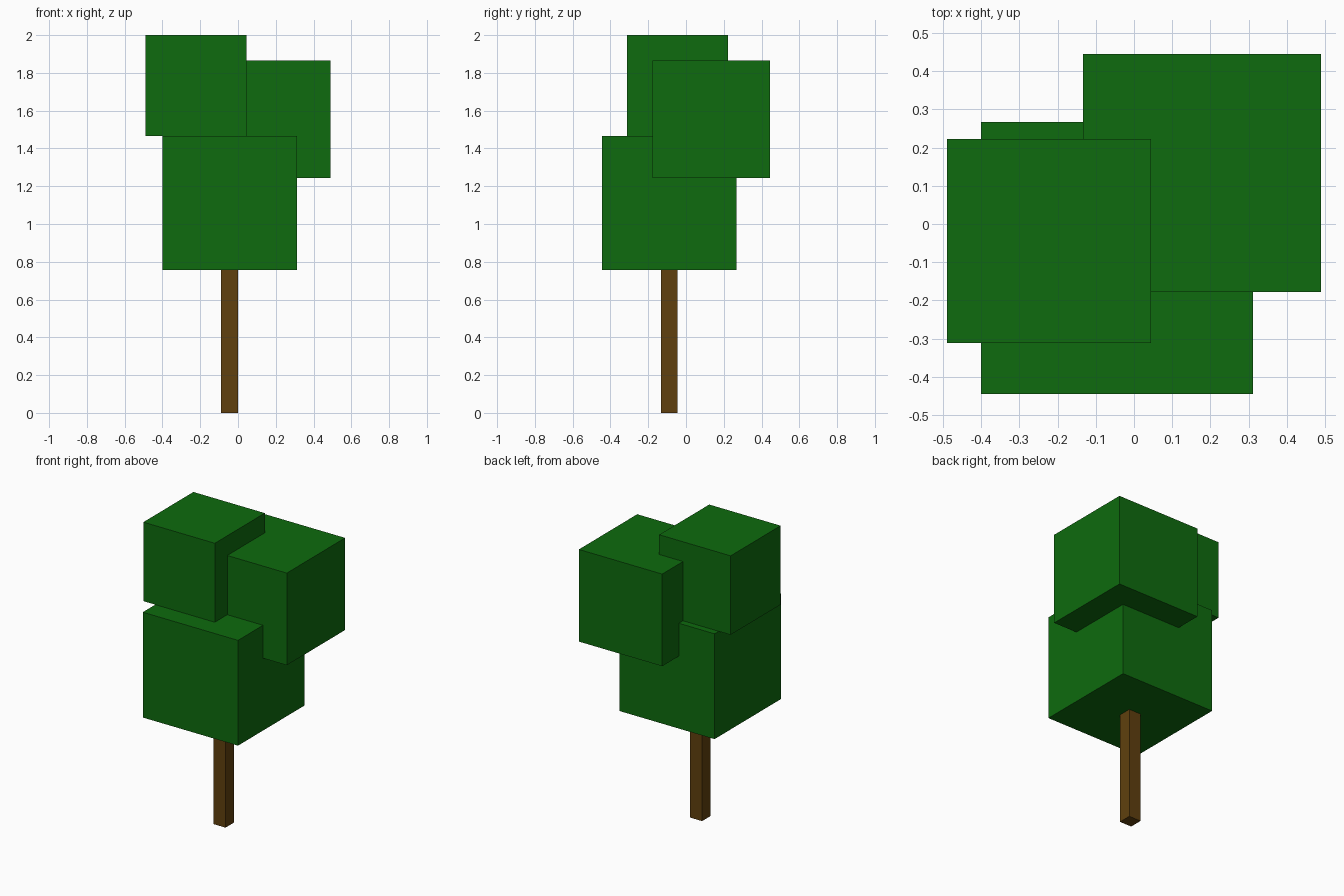
import bpy

if "Cube" in bpy.data.objects:
    bpy.data.objects.remove(bpy.data.objects["Cube"])

U = 2 / 45  # the model sits on a regular block grid


def material(name, rgb):
    mat = bpy.data.materials.new(name)
    mat.diffuse_color = (*rgb, 1)
    mat.use_nodes = True
    mat.node_tree.nodes["Principled BSDF"].inputs["Base Color"].default_value = mat.diffuse_color
    return mat


def block(name, corner, size, mat):
    """Box from its lowest corner and size, both in grid units."""
    centre = [(c + s / 2) * U for c, s in zip(corner, size)]
    bpy.ops.mesh.primitive_cube_add(size=1, location=centre)
    obj = bpy.context.object
    obj.name = name
    obj.scale = [s * U for s in size]
    bpy.ops.object.transform_apply(location=False, rotation=False, scale=True)
    obj.data.materials.append(mat)


bark = material("bark brown", (0.117, 0.051, 0.0044))
leaf = material("leaf green", (0.0044, 0.147, 0.0044))

# Trunk
block("trunk", (-2, -3, 0), (2, 2, 17), bark)

# Foliage cubes
block("lower_foliage", (-9, -10, 17), (16, 16, 16), leaf)
block("side_foliage", (-3, -4, 28), (14, 14, 14), leaf)
block("top_foliage", (-11, -7, 33), (12, 12, 12), leaf)
